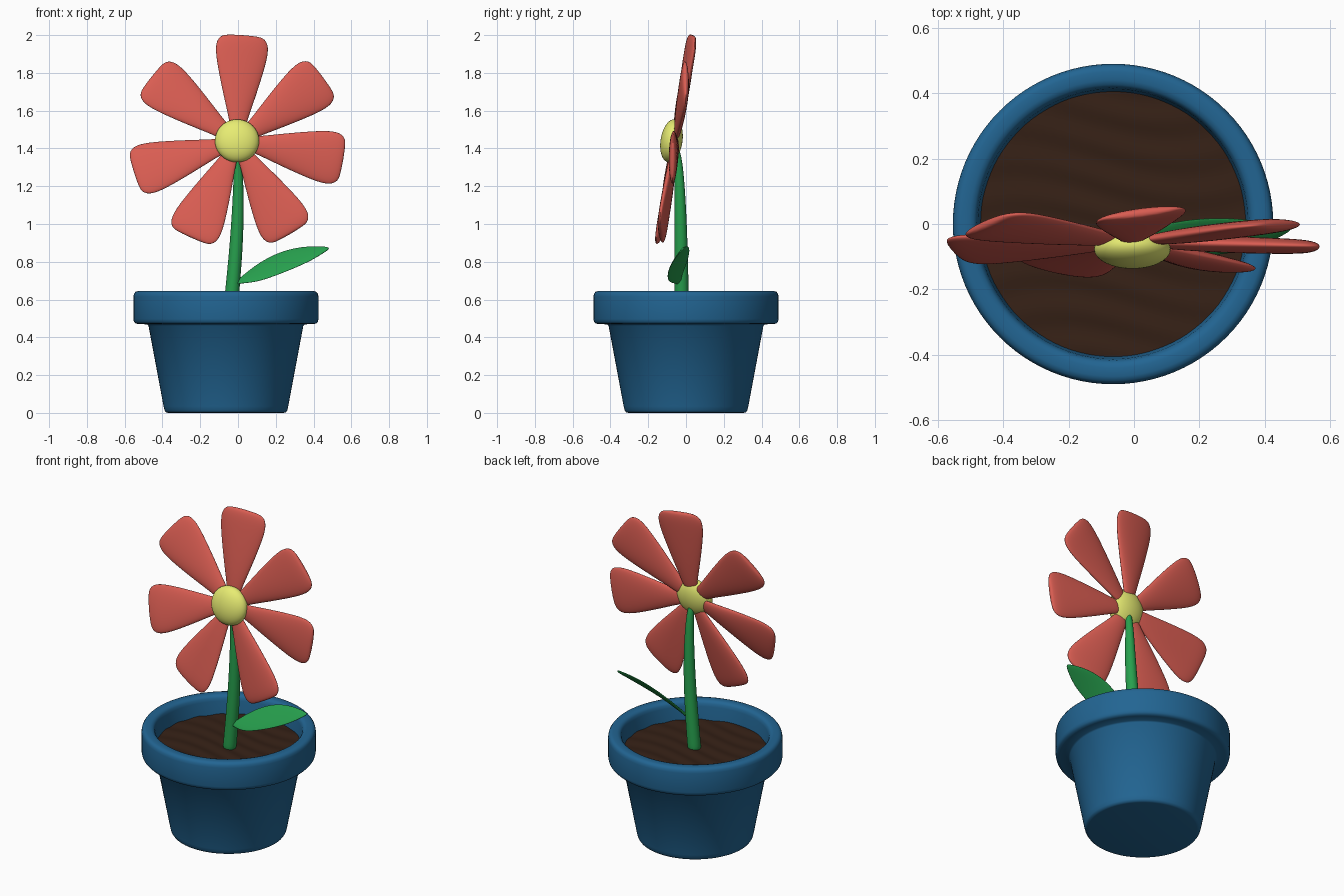
import bpy, bmesh, math
from mathutils import Vector as V, Matrix

if "Cube" in bpy.data.objects:
    bpy.data.objects.remove(bpy.data.objects["Cube"])


def material(name, rgb):
    m = bpy.data.materials.new(name)
    m.diffuse_color = (*rgb, 1)
    m.use_nodes = True
    m.node_tree.nodes["Principled BSDF"].inputs["Base Color"].default_value = m.diffuse_color
    return m


BLUE = material("pot_blue", (0.016, 0.13, 0.29))
SOIL = material("soil_brown", (0.036, 0.015, 0.008))
GREEN = material("leaf_green", (0.02, 0.35, 0.075))
RED = material("petal_red", (0.70, 0.11, 0.085))
YELLOW = material("centre_yellow", (0.80, 0.84, 0.17))


def finish(name, bm, mat, subsurf=0, angle=180):
    bmesh.ops.recalc_face_normals(bm, faces=bm.faces)
    me = bpy.data.meshes.new(name)
    bm.to_mesh(me)
    bm.free()
    ob = bpy.data.objects.new(name, me)
    bpy.context.collection.objects.link(ob)
    me.materials.append(mat)
    if subsurf:
        mod = ob.modifiers.new("smooth", "SUBSURF")
        mod.levels = mod.render_levels = subsurf
    bpy.ops.object.select_all(action="DESELECT")
    ob.select_set(True)
    bpy.context.view_layer.objects.active = ob
    bpy.ops.object.shade_smooth_by_angle(angle=math.radians(angle))
    return ob


def skin(bm, rings, cap_start=True, cap_end=True):
    """Join successive closed vertex rings with quads."""
    for a, b in zip(rings, rings[1:]):
        n = len(a)
        for i in range(n):
            bm.faces.new((a[i], a[(i + 1) % n], b[(i + 1) % n], b[i]))
    if cap_start:
        bm.faces.new(rings[0])
    if cap_end:
        bm.faces.new(rings[-1])


def loft(name, stations, mat, n=12, subsurf=2):
    """Stations: centre, half-width vector, half-thickness vector."""
    bm = bmesh.new()
    rings = []
    for c, w, t in stations:
        angles = [2 * math.pi * i / n for i in range(n)]
        rings.append([bm.verts.new(c + w * math.cos(a) + t * math.sin(a)) for a in angles])
    skin(bm, rings)
    return finish(name, bm, mat, subsurf)


def lathe(name, profile, mat, centre, n=96, angle=180, ripple=0, cap_end=True):
    bm = bmesh.new()
    rings = []
    for r, z in profile:
        ring = []
        for i in range(n):
            a = 2 * math.pi * i / n
            x, y = r * math.cos(a), r * math.sin(a)
            dz = ripple * math.sin(55 * y + 3 * math.sin(6 * x + 2 * y))
            ring.append(bm.verts.new(centre + V((x, y, z + dz))))
        rings.append(ring)
    skin(bm, rings, True, cap_end)
    return finish(name, bm, mat, 0, angle)


# Pot with a thick rounded rim
POT = V((-0.064, 0, 0))
lathe("pot", [(0.305, 0), (0.318, 0.003), (0.325, 0.014), (0.33, 0.035),
              (0.41, 0.462), (0.418, 0.469), (0.465, 0.47), (0.479, 0.474),
              (0.487, 0.483), (0.49, 0.497), (0.49, 0.615), (0.487, 0.63),
              (0.479, 0.641), (0.466, 0.645), (0.44, 0.645), (0.426, 0.641),
              (0.417, 0.63), (0.413, 0.612), (0.402, 0.5)],
      BLUE, POT, angle=45, cap_end=False)

# Soil with fine ripples
lathe("soil", [(0.408, 0.5)] + [(0.406 * k / 40, 0.534) for k in range(40, 0, -1)],
      SOIL, POT, angle=60, ripple=0.003)

# Stem, bending gently up to the back of the flower
X, Y, Z = V((1, 0, 0)), V((0, 1, 0)), V((0, 0, 1))
stem_path = [((-0.042, -0.024, 0.51), 0.040), ((-0.038, -0.024, 0.56), 0.040),
             ((-0.027, -0.024, 0.68), 0.039), ((-0.012, -0.026, 0.85), 0.037),
             ((-0.002, -0.029, 1.02), 0.034), ((0.002, -0.033, 1.18), 0.029),
             ((0.001, -0.039, 1.32), 0.023), ((-0.002, -0.05, 1.39), 0.018),
             ((-0.004, -0.06, 1.43), 0.012)]
loft("stem", [(V(p), X * r, Y * r) for p, r in stem_path], GREEN)

# Leaf, a thin blade tilted to face forwards and up
leaf_w = V((0, 1, 1)).normalized()
leaf_t = V((-0.25, -0.7, 0.7)).normalized()
leaf_path = [((-0.02, -0.03, 0.68), 0.008), ((0.01, -0.042, 0.70), 0.02),
             ((0.06, -0.045, 0.722), 0.05), ((0.13, -0.044, 0.754), 0.077),
             ((0.22, -0.04, 0.793), 0.086), ((0.31, -0.035, 0.823), 0.077),
             ((0.39, -0.029, 0.845), 0.055), ((0.45, -0.02, 0.863), 0.026),
             ((0.482, -0.014, 0.872), 0.006)]
loft("leaf", [(V(p), leaf_w * w, leaf_t * min(0.008, w)) for p, w in leaf_path], GREEN)

# Flower head frame, leaning back a little
LEAN, TWIST = math.radians(9), math.radians(8)
HEAD = V((-0.005, -0.055, 1.437))
face = V((0, -math.cos(LEAN), math.sin(LEAN)))
up = V((0, math.sin(LEAN), math.cos(LEAN)))

# Petals, each twisted like a propeller blade: radius, half width, half thickness
petal_shape = [(0.06, 0.040, 0.014), (0.12, 0.052, 0.020), (0.20, 0.076, 0.024),
               (0.29, 0.102, 0.026), (0.38, 0.126, 0.026), (0.46, 0.144, 0.025),
               (0.52, 0.147, 0.023), (0.555, 0.128, 0.018), (0.571, 0.092, 0.010)]
for k, deg in enumerate((87, 37, -10, -60.5, -115.5, -163, -217.5)):
    a = math.radians(deg)
    out = X * math.cos(a) + up * math.sin(a)
    side = X * math.sin(a) - up * math.cos(a)
    side = side * math.cos(TWIST) - face * math.sin(TWIST)
    nrm = out.cross(side)
    loft(f"petal_{k + 1}", [(HEAD + out * r, side * w, nrm * t)
                            for r, w, t in petal_shape], RED)

# Flower centre, a flattened ball
bm = bmesh.new()
bmesh.ops.create_uvsphere(bm, u_segments=40, v_segments=20, radius=1)
frame = Matrix((X, up, face)).transposed().to_4x4()
bmesh.ops.transform(bm, verts=bm.verts, matrix=Matrix.Translation(HEAD + face * 0.022)
                    @ frame @ Matrix.Diagonal((0.117, 0.115, 0.058, 1)))
finish("flower_centre", bm, YELLOW)
